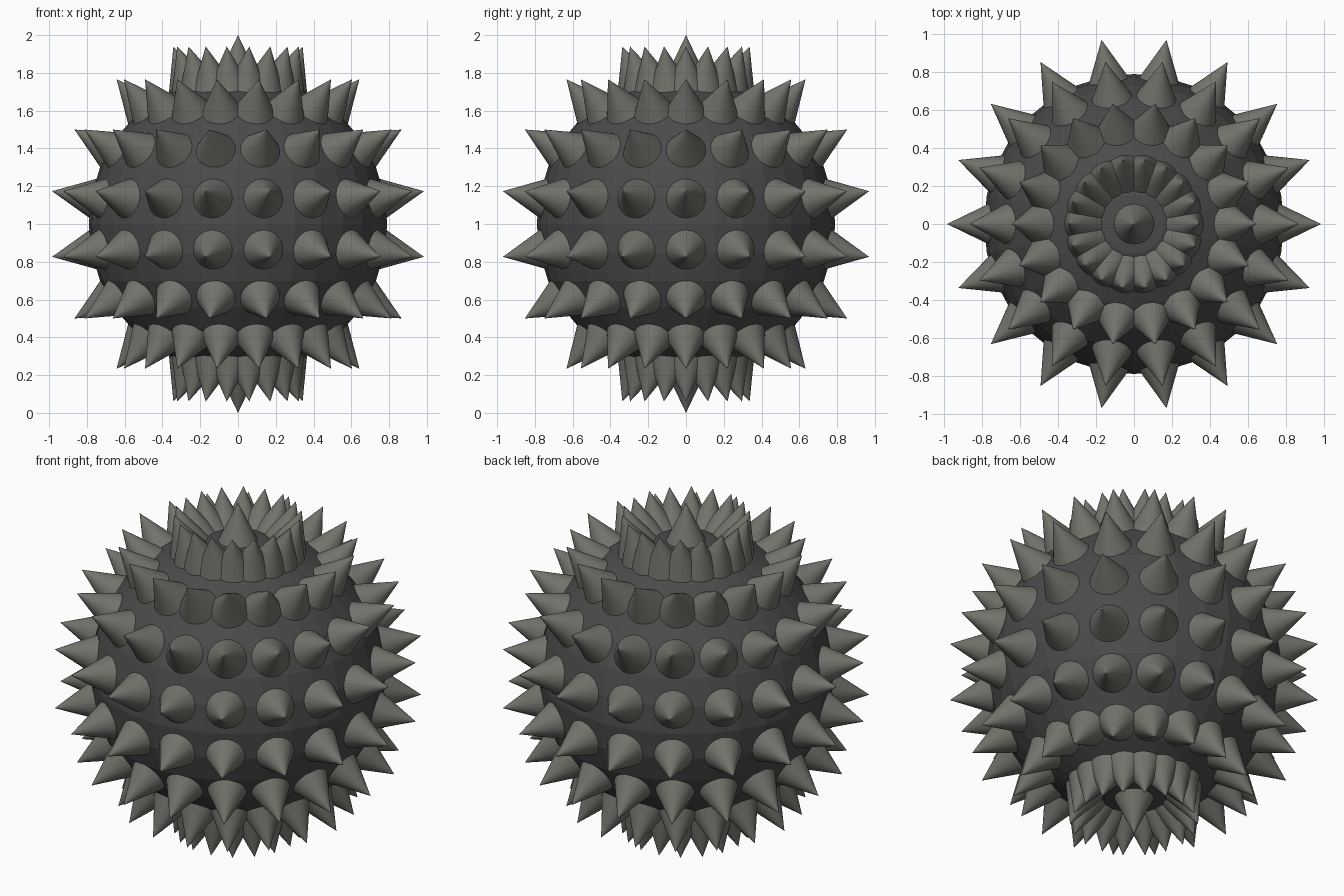
import bpy, bmesh
from math import radians, sin, cos
from mathutils import Matrix, Vector

if "Cube" in bpy.data.objects:
    bpy.data.objects.remove(bpy.data.objects["Cube"])

CENTRE = Vector((0, 0, 1))
BODY_R, TIP_R, BASE_R, BASE_D = 0.79, 1.0, 0.105, 0.78


def material(name, colour):
    m = bpy.data.materials.new(name)
    m.diffuse_color = colour
    m.use_nodes = True
    m.node_tree.nodes["Principled BSDF"].inputs["Base Color"].default_value = m.diffuse_color
    return m


def add_object(name, bm, mat):
    mesh = bpy.data.meshes.new(name)
    bm.to_mesh(mesh)
    bm.free()
    mesh.materials.append(mat)
    ob = bpy.data.objects.new(name, mesh)
    ob.location = CENTRE
    bpy.context.collection.objects.link(ob)
    return ob


def add_spike(bm, direction):
    """Cone pointing outwards, base resting on the ball."""
    rot = Vector((0, 0, 1)).rotation_difference(direction).to_matrix().to_4x4()
    place = Matrix.Translation(direction * (BASE_D + TIP_R) / 2) @ rot
    bmesh.ops.create_cone(bm, cap_ends=True, segments=32, radius1=BASE_R,
                          radius2=0, depth=TIP_R - BASE_D, matrix=place)


dark = material("dark_grey", (0.07, 0.07, 0.07, 1))
stone = material("warm_grey", (0.17, 0.168, 0.15, 1))

# round body
bm = bmesh.new()
bmesh.ops.create_uvsphere(bm, u_segments=32, v_segments=16, radius=BODY_R)
add_object("ball_body", bm, dark)

# rings of 18 spikes every 20 degrees of latitude
for lat in range(-70, 71, 20):
    bm = bmesh.new()
    for i in range(18):
        a = radians(20 * i)
        c = cos(radians(lat))
        add_spike(bm, Vector((c * cos(a), c * sin(a), sin(radians(lat)))))
    side = "upper" if lat > 0 else "lower"
    add_object(f"{side}_spike_ring_{abs(lat)}", bm, stone)

# single spike at each pole
for name, z in (("top_spike", 1), ("bottom_spike", -1)):
    bm = bmesh.new()
    add_spike(bm, Vector((0, 0, z)))
    add_object(name, bm, stone)
